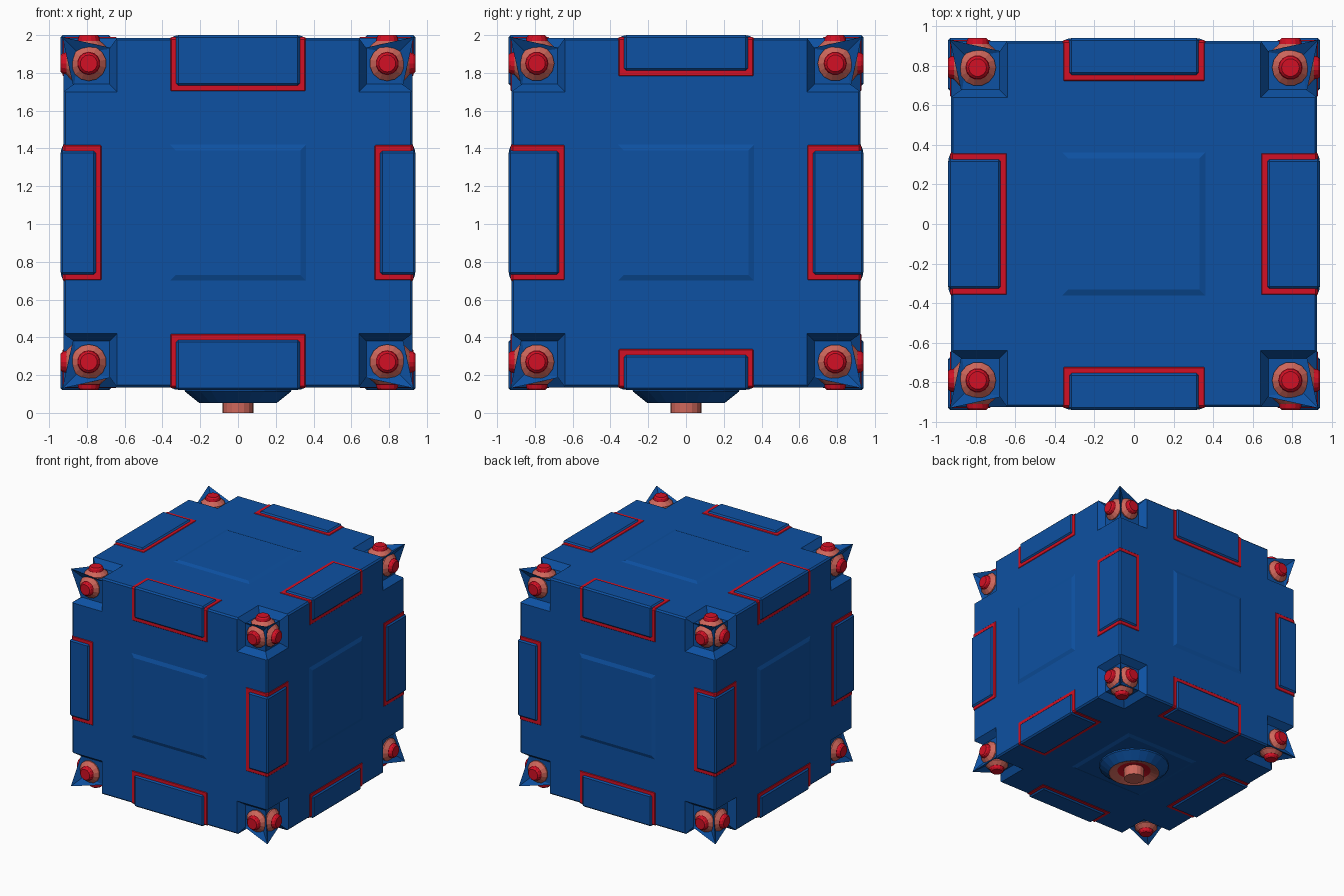
import bpy, bmesh, math
from itertools import product
from mathutils import Vector

if "Cube" in bpy.data.objects:
    bpy.data.objects.remove(bpy.data.objects["Cube"])

C = Vector((0, 0, 1.06))   # cube centre
H = 0.925                  # body half size
FLOOR = 0.87               # corner pocket floor


def material(name, rgb):
    m = bpy.data.materials.new(name)
    m.diffuse_color = (*rgb, 1)
    m.use_nodes = True
    m.node_tree.nodes["Principled BSDF"].inputs["Base Color"].default_value = m.diffuse_color
    return m


BLUE = material("deep blue", (0.004, 0.082, 0.36))
RED = material("bright red", (0.65, 0.005, 0.018))
SALMON = material("salmon", (0.62, 0.135, 0.105))


def finish(name, bm, mats, bevel=0):
    if bevel:
        bmesh.ops.bevel(bm, geom=bm.edges[:], offset=bevel, segments=1, affect='EDGES')
    bmesh.ops.recalc_face_normals(bm, faces=bm.faces[:])
    me = bpy.data.meshes.new(name)
    bm.to_mesh(me)
    bm.free()
    for m in mats:
        me.materials.append(m)
    ob = bpy.data.objects.new(name, me)
    ob.location = C
    bpy.context.collection.objects.link(ob)
    return ob


def box(bm, lo, hi):
    lo, hi = Vector(lo), Vector(hi)
    g = bmesh.ops.create_cube(bm, size=1)
    for v in g["verts"]:
        v.co = Vector([(lo[i] + hi[i]) / 2 + v.co[i] * (hi[i] - lo[i]) for i in range(3)])


def hull(bm, pts):
    vs = [bm.verts.new(p) for p in pts]
    bmesh.ops.convex_hull(bm, input=vs)


def on_face(axis, sign, u, v, h):
    """Point at height h on a cube face, u and v along the other two axes."""
    p = [0, 0, 0]
    p[axis], p[(axis + 1) % 3], p[(axis + 2) % 3] = sign * h, u, v
    return Vector(p)


def lathe(bm, profile, sides, place):
    """Profile rows: radius, height, material index of the band below."""
    rings = []
    for r, h, _ in profile:
        rings.append([bm.verts.new(place(r * math.cos(2 * math.pi * i / sides),
                                         r * math.sin(2 * math.pi * i / sides), h))
                      for i in range(sides)])
    for k in range(1, len(rings)):
        for i in range(sides):
            j = (i + 1) % sides
            f = bm.faces.new((rings[k-1][i], rings[k-1][j], rings[k][j], rings[k][i]))
            f.material_index = profile[k][2]
    bm.faces.new(rings[-1]).material_index = profile[-1][2]
    bm.faces.new(rings[0][::-1]).material_index = profile[0][2]


# body with sloped pockets cut into every corner
bm = bmesh.new()
box(bm, (-H,) * 3, (H,) * 3)
body = finish("body", bm, [BLUE], 0.012)
for axis in range(3):
    bm = bmesh.new()
    for s, a, b in product((-1, 1), repeat=3):
        hull(bm, [on_face(axis, s, a * u, b * v, h)
                  for h, inner in ((FLOOR, 0.68), (1.0, 0.585))
                  for u in (inner, 1.1) for v in (inner, 1.1)])
    cutter = finish("pocket_cutter", bm, [BLUE])
    cutter.hide_render = True
    mod = body.modifiers.new("pockets", 'BOOLEAN')
    mod.operation, mod.solver, mod.object = 'DIFFERENCE', 'EXACT', cutter
    bpy.context.view_layer.objects.active = body
    bpy.ops.object.modifier_apply(modifier=mod.name)
    bpy.data.objects.remove(cutter)

# thin ridges that rise to a point at each corner
bm = bmesh.new()
for s in product((-1, 1), repeat=3):
    for a in range(3):
        pts = []
        for p in ((0.93, 0.93, 0.93), (0.66, 0.87, 0.87), (0.87, 0.84, 0.87), (0.87, 0.87, 0.84)):
            q = [0, 0, 0]
            for i in range(3):
                q[(a + i) % 3] = p[i] * s[(a + i) % 3]
            pts.append(q)
        hull(bm, pts)
finish("corner_ridges", bm, [BLUE])

# low raised square on each face
bm = bmesh.new()
for axis, s in product(range(3), (-1, 1)):
    hull(bm, [on_face(axis, s, u * w, v * w, h) for w, h in ((0.365, H - 0.002), (0.33, 0.937))
              for u in (-1, 1) for v in (-1, 1)])
finish("face_panels", bm, [BLUE])

# edge plates with red surrounds, wide on one side and narrow on the other
for name, mat, half, outer, trim, bev in (("edge_trim", RED, 0.365, 0.929, 0, 0.012),
                                          ("edge_plates", BLUE, 0.328, 0.94, 0.037, 0.012)):
    bm = bmesh.new()
    for axis, s, t in product(range(3), (-1, 1), (-1, 1)):
        lo, hi = [0, 0, 0], [0, 0, 0]
        lo[axis], hi[axis] = -half, half
        for k, sign, depth in ((1, s, 0.22), (2, t, 0.30)):
            i = (axis + k) % 3
            ends = sorted((sign * (0.935 - depth + trim), sign * outer))
            lo[i], hi[i] = ends
        box(bm, lo, hi)
    finish(name, bm, [mat], bev)

# three bolts at every corner: salmon collar, red head
bm = bmesh.new()
P = 0.79
for axis, s, a, b in product(range(3), (-1, 1), (-1, 1), (-1, 1)):
    lathe(bm, [(0.093, FLOOR - 0.01, 0), (0.093, 0.88, 0), (0.062, 0.908, 0),
               (0.06, 0.909, 1), (0.055, 0.93, 1), (0.045, 0.94, 1)], 14,
          lambda x, y, h: on_face(axis, s, a * P + x, b * P + y, h))
finish("corner_bolts", bm, [SALMON, RED])

# round socket under the cube with a central peg
bm = bmesh.new()
down = lambda x, y, h: Vector((x, y, h - C.z))
lathe(bm, [(0.285, 0.13, 0), (0.28, 0.112, 0), (0.205, 0.052, 0), (0.195, 0.052, 1),
           (0.135, 0.075, 1), (0.09, 0.085, 2)], 24, down)
finish("base_socket", bm, [BLUE, SALMON, RED])
bm = bmesh.new()
lathe(bm, [(0.082, 0.1, 0), (0.082, 0, 0)], 16, down)
finish("base_peg", bm, [SALMON])
